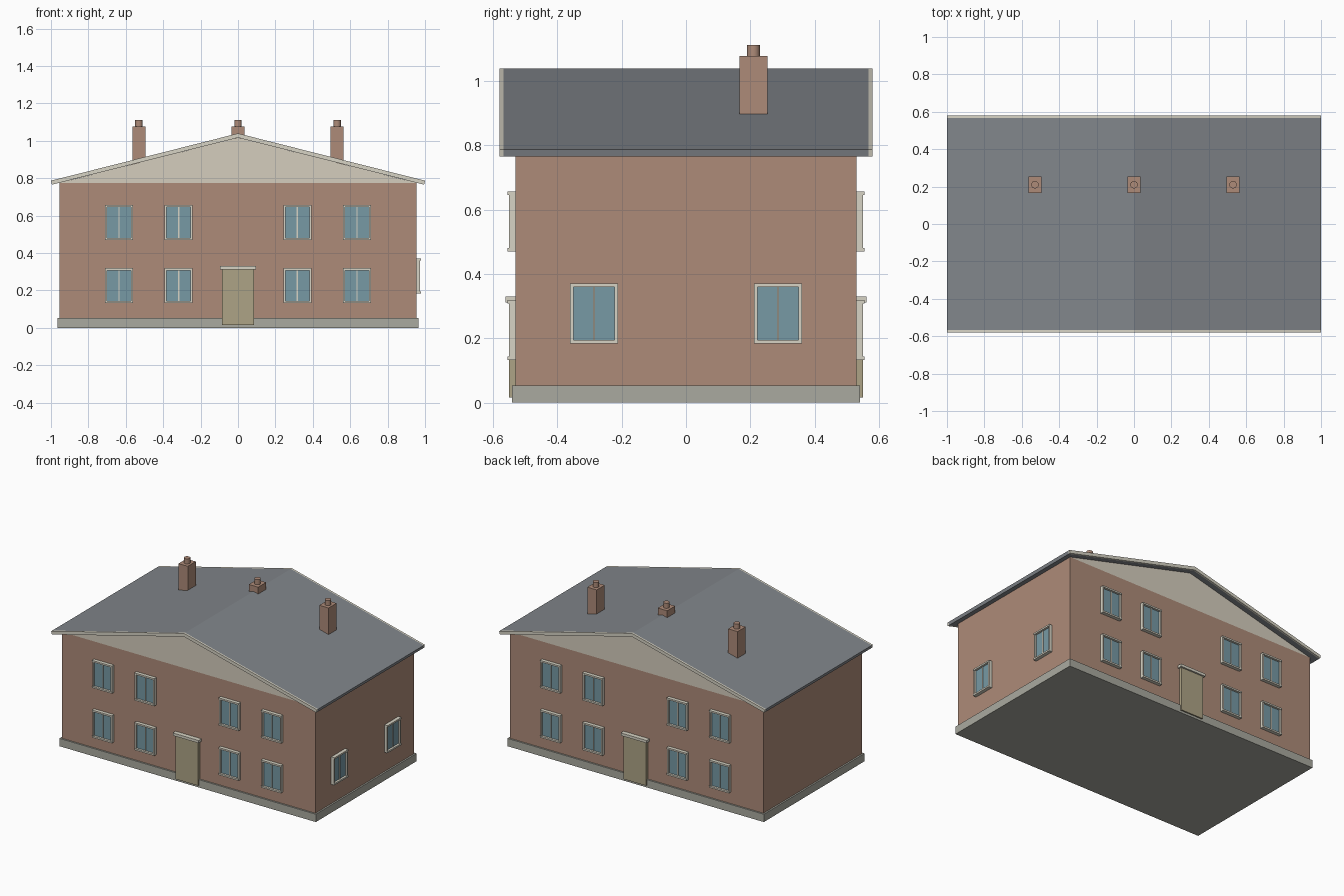
import bpy, bmesh
from math import pi
from mathutils import Matrix, Vector

if "Cube" in bpy.data.objects:
    bpy.data.objects.remove(bpy.data.objects["Cube"])


def material(name, r, g, b):
    m = bpy.data.materials.new(name)
    m.diffuse_color = tuple((c / 255) ** 2.2 for c in (r, g, b)) + (1,)
    m.use_nodes = True
    m.node_tree.nodes["Principled BSDF"].inputs["Base Color"].default_value = m.diffuse_color
    return m


BRICK = material("brick", 172, 138, 120)
RENDER = material("cream_render", 212, 204, 188)
STONE = material("stone", 168, 168, 158)
SLATE = material("slate", 128, 132, 137)
TRIM = material("trim", 214, 210, 195)
GLASS = material("glass", 118, 152, 163)
DOOR = material("door_paint", 172, 162, 133)


def finish(bm, name, mat, matrix=Matrix()):
    bmesh.ops.recalc_face_normals(bm, faces=bm.faces)
    mesh = bpy.data.meshes.new(name)
    bm.to_mesh(mesh)
    bm.free()
    mesh.materials.append(mat)
    ob = bpy.data.objects.new(name, mesh)
    ob.matrix_world = matrix
    bpy.context.collection.objects.link(ob)
    return ob


def boxes(name, mat, spans, matrix=Matrix()):
    """One object from boxes given as (x0, x1, y0, y1, z0, z1)."""
    bm = bmesh.new()
    for x0, x1, y0, y1, z0, z1 in spans:
        m = Matrix.Translation(((x0 + x1) / 2, (y0 + y1) / 2, (z0 + z1) / 2))
        m = m @ Matrix.Diagonal((x1 - x0, y1 - y0, z1 - z0, 1))
        bmesh.ops.create_cube(bm, size=1, matrix=m)
    return finish(bm, name, mat, matrix)


def prism(name, mat, profile, y0, y1):
    """Extrude an x-z profile along y."""
    bm = bmesh.new()
    face = bm.faces.new([bm.verts.new((x, y0, z)) for x, z in profile])
    ext = bmesh.ops.extrude_face_region(bm, geom=[face])
    verts = [v for v in ext["geom"] if isinstance(v, bmesh.types.BMVert)]
    bmesh.ops.translate(bm, verts=verts, vec=Vector((0, y1 - y0, 0)))
    return finish(bm, name, mat)


def window(u, z0, wall, angle):
    """Framed two-light window; local -y points out of the wall."""
    m = Matrix.Rotation(angle, 4, 'Z') @ Matrix.Translation((u, -wall, z0))
    w, h, t = 0.075, 0.187, 0.011
    boxes("window_frame", TRIM, [
        (-w, -w + t, -0.02, 0.005, t, h - t),
        (w - t, w, -0.02, 0.005, t, h - t),
        (-w, w, -0.024, 0.005, h - t, h),
        (-w, w, -0.024, 0.005, 0, t),
        (-0.003, 0.003, -0.014, 0.005, t, h - t)], m)
    boxes("window_glass", GLASS, [(-w + t, w - t, -0.009, 0.004, t, h - t)], m)


# Walls, plinth and gable
WX, WY = 0.954, 0.531
boxes("plinth", STONE, [(-0.965, 0.965, -0.542, 0.542, 0, 0.053)])
boxes("brick_walls", BRICK, [(-WX, WX, -WY, WY, 0.053, 0.776)])
prism("gable", RENDER, [(-WX, 0.776), (WX, 0.776), (0, 1.017)], -WY, WY)

# Roof slab and the pale boards closing both gable ends
chevron = [(-1, 0.787), (0, 1.04), (1, 0.787),
           (0.995, 0.766), (0, 1.017), (-0.995, 0.766)]
prism("roof", SLATE, chevron, -0.568, 0.568)
for s in (-1, 1):
    prism("verge_board", TRIM, chevron, s * 0.568, s * 0.58)

# Front and back: eight windows and a door with a hood each
for angle in (0, pi):
    for u in (-0.636, -0.317, 0.317, 0.636):
        for z in (0.132, 0.47):
            window(u, z, WY, angle)
    rot = Matrix.Rotation(angle, 4, 'Z')
    boxes("door", DOOR, [(-0.085, 0.085, -0.551, -0.52, 0.015, 0.312)], rot)
    boxes("door_hood", TRIM, [(-0.097, 0.097, -0.562, -0.52, 0.312, 0.33)], rot)

# Right side windows (the left side is blank)
for u in (-0.286, 0.286):
    window(u, 0.184, WX, pi / 2)

# Chimneys with round pots
for x, base in ((-0.53, 0.86), (0, 0.98), (0.53, 0.86)):
    boxes("chimney", BRICK, [(x - 0.035, x + 0.035, 0.167, 0.253, base, 1.078)])
    bm = bmesh.new()
    bmesh.ops.create_cone(bm, cap_ends=True, segments=16, radius1=0.02, radius2=0.02,
                          depth=0.038, matrix=Matrix.Translation((x, 0.21, 1.093)))
    for f in bm.faces:
        f.smooth = len(f.verts) == 4
    finish(bm, "chimney_pot", BRICK)
